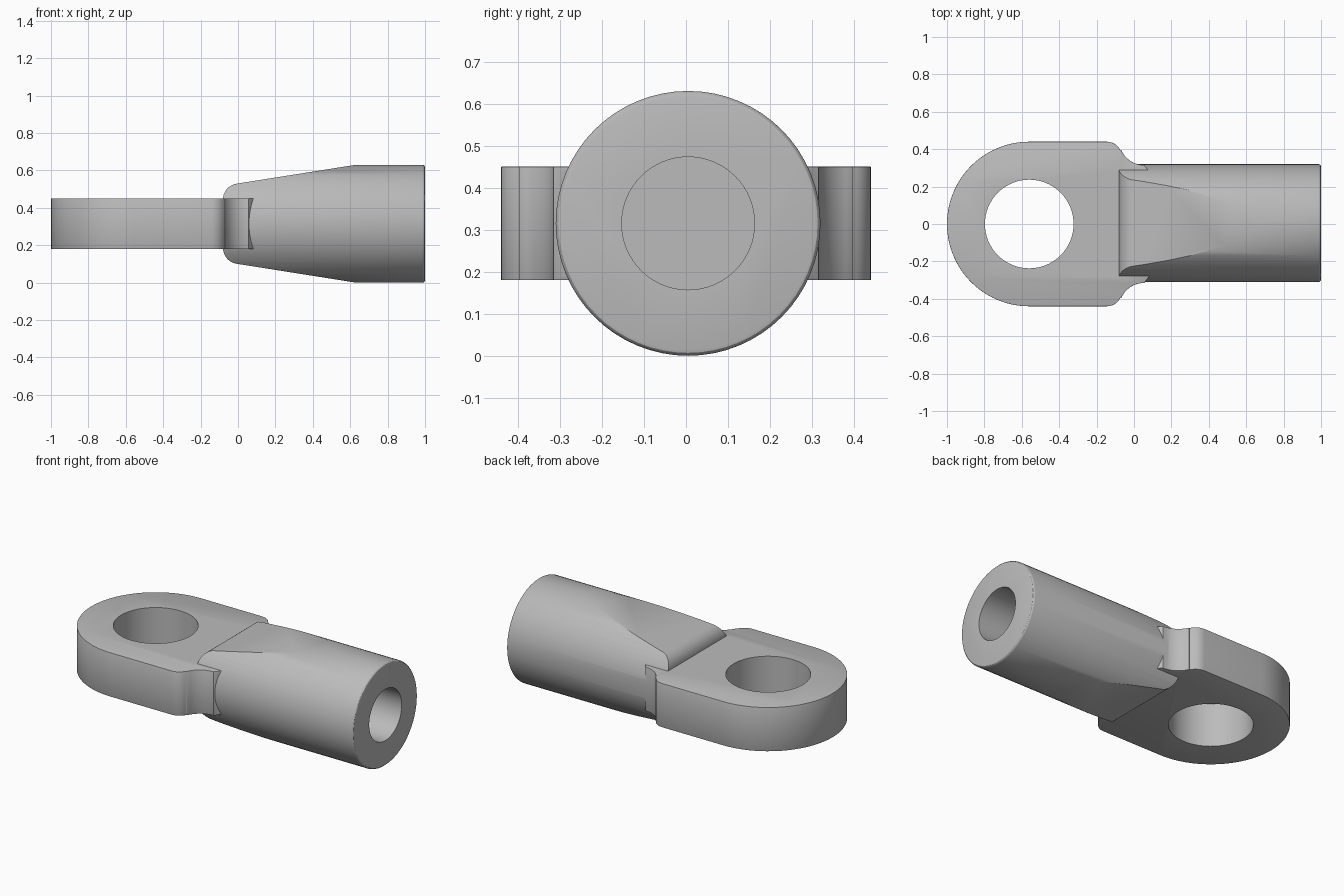
import bpy, bmesh, math
from mathutils import Matrix, Vector

if "Cube" in bpy.data.objects:
    bpy.data.objects.remove(bpy.data.objects["Cube"], do_unlink=True)

MID = 0.315          # height of the shank axis
AXIS_Y = 0.005       # sideways offset of the shank axis
EYE_X = -0.56        # centre of the eye

steel = bpy.data.materials.new("light grey metal")
steel.use_nodes = True
grey = (0.5, 0.5, 0.5, 1)
steel.diffuse_color = grey
steel.node_tree.nodes["Principled BSDF"].inputs["Base Color"].default_value = grey


def finish(name, bm):
    bmesh.ops.recalc_face_normals(bm, faces=bm.faces)
    mesh = bpy.data.meshes.new(name)
    bm.to_mesh(mesh)
    bm.free()
    mesh.materials.append(steel)
    obj = bpy.data.objects.new(name, mesh)
    bpy.context.collection.objects.link(obj)
    return obj


def prism(name, points, offset):
    """Extrude a closed outline along the offset vector."""
    bm = bmesh.new()
    face = bm.faces.new([bm.verts.new(p) for p in points])
    new = bmesh.ops.extrude_face_region(bm, geom=[face])["geom"]
    moved = [v for v in new if isinstance(v, bmesh.types.BMVert)]
    bmesh.ops.translate(bm, verts=moved, vec=Vector(offset))
    return finish(name, bm)


def cylinder(name, radius, length, centre, along_x=False):
    bm = bmesh.new()
    turn = Matrix.Rotation(math.pi / 2, 4, "Y") if along_x else Matrix()
    bmesh.ops.create_cone(bm, cap_ends=True, segments=64, radius1=radius, radius2=radius,
                          depth=length, matrix=Matrix.Translation(centre) @ turn)
    return finish(name, bm)


def apply(obj, kind, **settings):
    mod = obj.modifiers.new(kind.lower(), kind)
    for key, value in settings.items():
        setattr(mod, key, value)
    bpy.context.view_layer.objects.active = obj
    bpy.ops.object.modifier_apply(modifier=mod.name)


def combine(obj, other, operation):
    apply(obj, "BOOLEAN", object=other, operation=operation, solver="EXACT")
    bpy.data.objects.remove(other, do_unlink=True)


def arc(cx, cy, r, start, end, steps):
    angles = [math.radians(start + (end - start) * i / steps) for i in range(steps + 1)]
    return [(cx + r * math.cos(a), cy + r * math.sin(a)) for a in angles]


# Eye plate: round end, straight sides, rounded shoulders and a concave neck
side = arc(EYE_X, 0, 0.44, 180, 90, 24)
side += arc(-0.145, 0.36, 0.08, 90, 25, 6)
side += arc(0.055, 0.45, 0.135, 203, 270, 8)
side += [(0.09, 0.27)]
outline = side + [(x, -y) for x, y in reversed(side[1:])]
body = prism("rod_end_body", [(x, y, 0.18) for x, y in outline], (0, 0, 0.27))
apply(body, "BEVEL", width=0.008, segments=2, limit_method="ANGLE", angle_limit=math.radians(50))

# Shank: round bar with a softened end, trimmed by a tapered side profile
shank = cylinder("shank", MID, 1.2, (0.4, AXIS_Y, MID), True)
apply(shank, "BEVEL", width=0.014, segments=3, limit_method="ANGLE", angle_limit=math.radians(50))
upper = [(-0.08, 0.13)] + arc(0.005, 0.13, 0.085, 180, 98, 10) + [(0.63, MID), (1.1, 0.33)]
upper = upper[1:]
profile = upper + [(x, -z) for x, z in reversed(upper)]
wedge = prism("taper_profile", [(x, -0.6, MID + z) for x, z in profile], (0, 1.2, 0))
combine(shank, wedge, "INTERSECT")
combine(body, shank, "UNION")

# Eye hole through the plate and blind bore in the shank
combine(body, cylinder("eye_cutter", 0.237, 1, (EYE_X, 0, MID)), "DIFFERENCE")
combine(body, cylinder("bore_cutter", 0.158, 1, (0.7, AXIS_Y, MID), True), "DIFFERENCE")

bpy.ops.object.select_all(action="DESELECT")
body.select_set(True)
bpy.context.view_layer.objects.active = body
bpy.ops.object.shade_smooth_by_angle(angle=math.radians(30))
